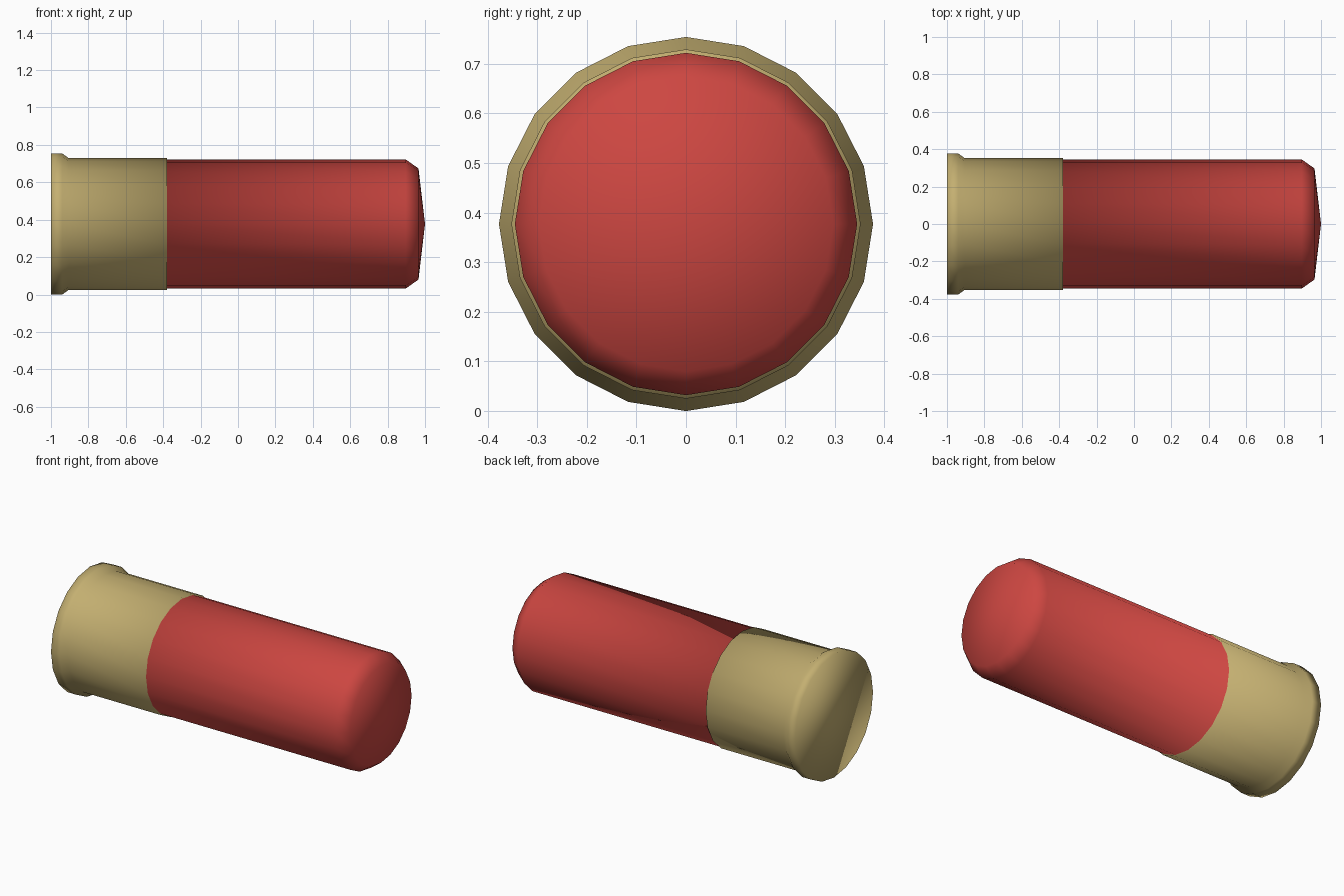
import bpy
import bmesh
from math import cos, sin, tau

if "Cube" in bpy.data.objects:
    bpy.data.objects.remove(bpy.data.objects["Cube"], do_unlink=True)

SIDES = 20
RADIUS = 0.377
CASE_END = -0.38


def make_material(name, rgb):
    mat = bpy.data.materials.new(name)
    mat.use_nodes = True
    color = (*rgb, 1.0)
    mat.diffuse_color = color
    mat.node_tree.nodes["Principled BSDF"].inputs["Base Color"].default_value = color
    return mat


# Lathe profile along x: (position, radius), from the rimmed base to the front
profile = [
    (-1.0, RADIUS), (-0.94, RADIUS),          # rim
    (-0.905, 0.352), (CASE_END, 0.352),       # metal case
    (CASE_END, 0.345), (0.897, 0.345),        # red tube
    (0.965, 0.297),                           # rounded shoulder
]

bm = bmesh.new()
rings = []
for x, r in profile:
    rings.append([bm.verts.new((x, r * cos(tau * i / SIDES),
                                RADIUS + r * sin(tau * i / SIDES)))
                  for i in range(SIDES)])

# Walls between neighbouring rings
for a, b in zip(rings, rings[1:]):
    for i in range(SIDES):
        j = (i + 1) % SIDES
        bm.faces.new((a[i], a[j], b[j], b[i]))

# Flat base and shallow pointed front
bm.faces.new(rings[0])
tip = bm.verts.new((1.0, 0.0, RADIUS))
for i in range(SIDES):
    bm.faces.new((rings[-1][i], rings[-1][(i + 1) % SIDES], tip))
bmesh.ops.recalc_face_normals(bm, faces=bm.faces)

# Metal up to the end of the case, red beyond it
for face in bm.faces:
    face.smooth = True
    face.material_index = int(face.calc_center_median().x > CASE_END + 0.01)

mesh = bpy.data.meshes.new("cartridge")
bm.to_mesh(mesh)
bm.free()
mesh.materials.append(make_material("brass", (0.55, 0.43, 0.165)))
mesh.materials.append(make_material("red_plastic", (0.61, 0.062, 0.053)))
cartridge = bpy.data.objects.new("cartridge", mesh)
bpy.context.collection.objects.link(cartridge)
